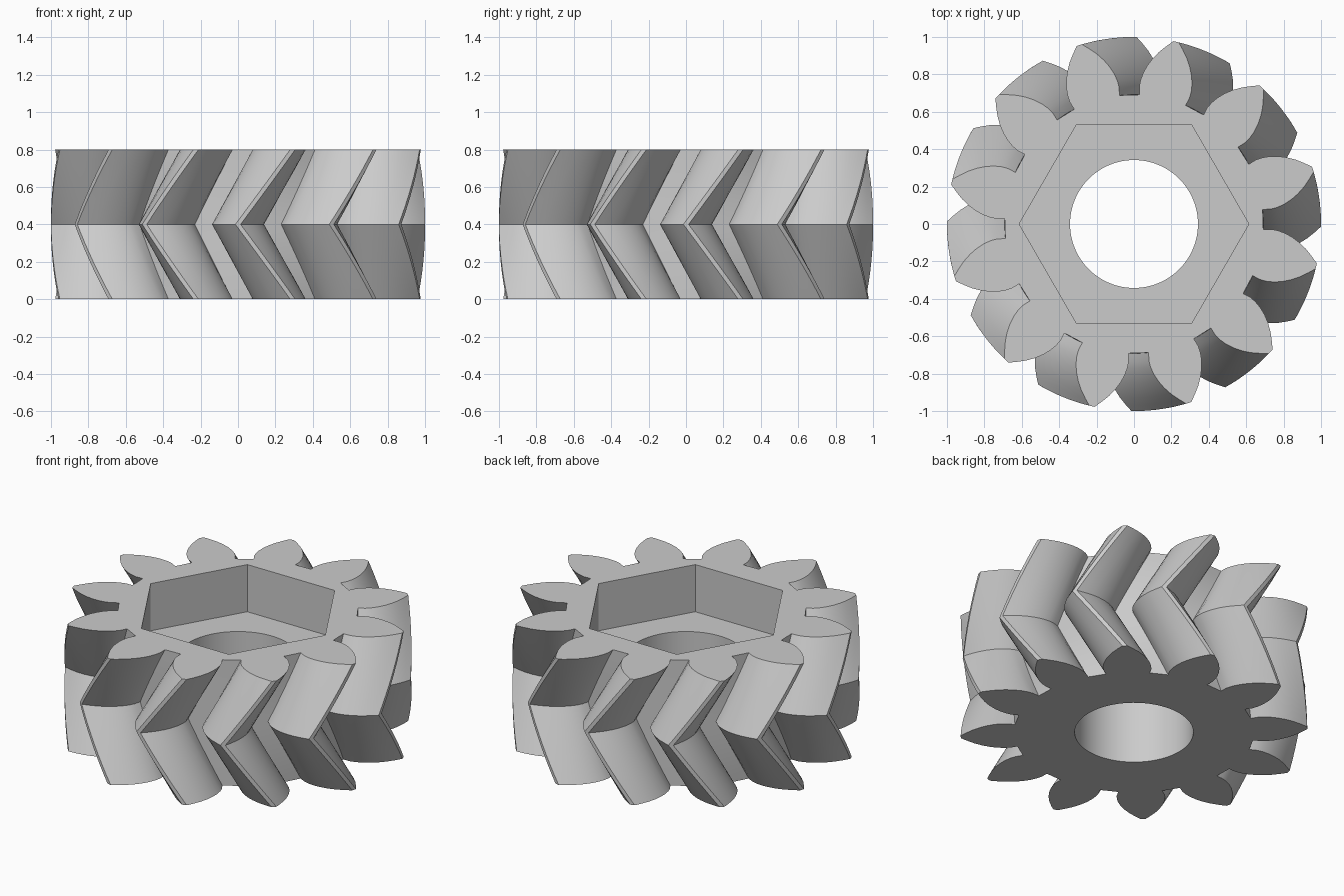
import bpy
import bmesh
from math import cos, sin, pi, radians

TEETH = 12
HEIGHT = 0.8
TWIST = radians(17)
SLICES = 16

cube = bpy.data.objects.get("Cube")
if cube:
    bpy.data.objects.remove(cube, do_unlink=True)

grey = bpy.data.materials.new("plain grey")
grey.use_nodes = True
colour = (0.6, 0.6, 0.6, 1)
grey.diffuse_color = colour
grey.node_tree.nodes["Principled BSDF"].inputs["Base Color"].default_value = colour


def loft(name, layers):
    """Solid skinned through matching closed loops, with flat end caps."""
    bm = bmesh.new()
    rings = [[bm.verts.new(p) for p in layer] for layer in layers]
    for low, high in zip(rings, rings[1:]):
        for i in range(len(low)):
            j = (i + 1) % len(low)
            bm.faces.new((low[i], low[j], high[j], high[i]))
    bm.faces.new(rings[0][::-1])
    bm.faces.new(rings[-1])
    bmesh.ops.recalc_face_normals(bm, faces=bm.faces)
    mesh = bpy.data.meshes.new(name)
    bm.to_mesh(mesh)
    bm.free()
    mesh.materials.append(grey)
    obj = bpy.data.objects.new(name, mesh)
    bpy.context.collection.objects.link(obj)
    return obj


def ring(radius, sides, z):
    return [(radius * cos(2 * pi * i / sides), radius * sin(2 * pi * i / sides), z)
            for i in range(sides)]


# Half of one tooth, root to tip: radius and half angle in degrees
flank = [(0.692, 10.5), (0.735, 10.8), (0.77, 10.4), (0.81, 9.5), (0.85, 8.2),
         (0.89, 6.6), (0.93, 4.7), (0.97, 2.5), (1.0, 0.8)]
tooth = [(r, -a) for r, a in flank] + [(r, a) for r, a in reversed(flank)]
outline = [(r, radians(a) + 2 * pi * k / TEETH) for k in range(TEETH) for r, a in tooth]

# Herringbone body: the twist reverses at mid height
layers = []
for s in range(SLICES + 1):
    t = s / SLICES
    turn = TWIST * abs(2 * t - 1)
    layers.append([(r * cos(a + turn), r * sin(a + turn), HEIGHT * t) for r, a in outline])
gear = loft("herringbone_gear", layers)

# Round shaft bore and hexagonal nut pocket
bore = loft("bore_cutter", [ring(0.342, 96, z) for z in (-0.1, 0.9)])
pocket = loft("pocket_cutter", [ring(0.614, 6, z) for z in (0.5, 0.9)])

bpy.ops.object.select_all(action='DESELECT')
gear.select_set(True)
bpy.context.view_layer.objects.active = gear
for cutter in (bore, pocket):
    cutter.hide_render = True
    mod = gear.modifiers.new(cutter.name, 'BOOLEAN')
    mod.operation = 'DIFFERENCE'
    mod.solver = 'EXACT'
    mod.object = cutter
    bpy.ops.object.modifier_apply(modifier=mod.name)
    bpy.data.objects.remove(cutter, do_unlink=True)
bpy.ops.object.shade_smooth_by_angle(angle=radians(28))
